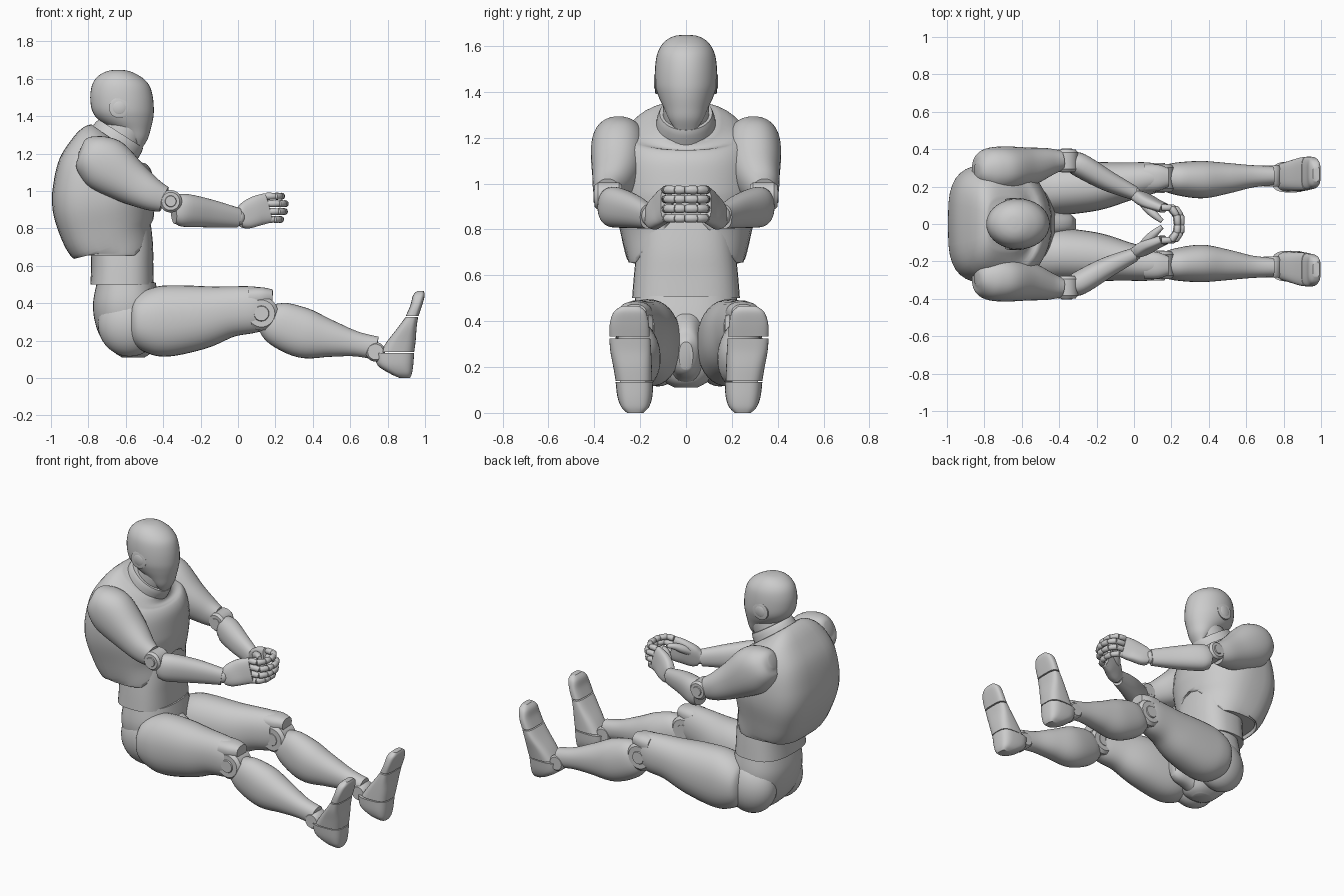
import bpy, bmesh, math
from mathutils import Vector

N = 36


def finish(name, bm, angle=38):
    bmesh.ops.recalc_face_normals(bm, faces=bm.faces)
    me = bpy.data.meshes.new(name)
    bm.to_mesh(me)
    bm.free()
    ob = bpy.data.objects.new(name, me)
    bpy.context.collection.objects.link(ob)
    bpy.ops.object.select_all(action='DESELECT')
    ob.select_set(True)
    bpy.context.view_layer.objects.active = ob
    bpy.ops.object.shade_smooth_by_angle(angle=math.radians(angle))
    return ob


def catmull(p, steps):
    out = []
    for i in range(len(p) - 1):
        a, b, c, d = p[max(i - 1, 0)], p[i], p[i + 1], p[min(i + 2, len(p) - 1)]
        for k in range(steps):
            t = k / steps
            out.append([.5 * (2*q + (r - o)*t + (2*o - 5*q + 4*r - s)*t*t + (3*q - o - 3*r + s)*t**3)
                        for o, q, r, s in zip(a, b, c, d)])
    return out + [list(p[-1])]


def loft(name, secs, n=2.0, back_n=None, steps=5, hint=(0, 1, 0), flat=False, sides=N):
    """Skin superellipse rings (x, y, z, half width, half depth) along a path."""
    rows = catmull(secs, steps)
    bm = bmesh.new()
    rings = []
    for i, s in enumerate(rows):
        c = Vector(s[:3])
        t = Vector(rows[min(i + 1, len(rows) - 1)][:3]) - Vector(rows[max(i - 1, 0)][:3])
        t = Vector((0, 0, 1)) if flat else t.normalized()
        u = Vector(hint)
        u = (u - t * u.dot(t)).normalized()
        v = t.cross(u)
        ring = []
        for k in range(sides):
            a = 2 * math.pi * k / sides
            ca, sa = math.cos(a), math.sin(a)
            e = 2 / (back_n if back_n and sa > 0 else n)
            ring.append(bm.verts.new(c + u * math.copysign(abs(ca)**e, ca) * max(s[3], .004)
                                     + v * math.copysign(abs(sa)**e, sa) * max(s[4], .004)))
        rings.append(ring)
    for r, q in zip(rings, rings[1:]):
        for k in range(sides):
            bm.faces.new((r[k], r[(k+1) % sides], q[(k+1) % sides], q[k]))
    bm.faces.new(rings[0])
    bm.faces.new(rings[-1])
    return finish(name, bm)


def stack(name, rows, y=0, **kw):
    """Horizontal slices given as (z, x0, x1, half width, y)."""
    return loft(name, [((r[1]+r[2])/2, r[4] if len(r) > 4 else y, r[0], r[3], (r[2]-r[1])/2)
                       for r in rows], flat=True, **kw)


def ball(name, c, r):
    bm = bmesh.new()
    bmesh.ops.create_uvsphere(bm, u_segments=32, v_segments=18, radius=1)
    for v in bm.verts:
        v.co = Vector([v.co[i] * r[i] + c[i] for i in range(3)])
    return finish(name, bm)


def disc(name, x, y, z, r, h):
    """Bevelled joint disc with its axis across the body."""
    loft(name, [(x, y + k * h, z, r * f, r * f) for k, f in ((-1, .8), (-.75, 1), (.75, 1), (1, .8))],
         steps=1, hint=(1, 0, 0))


# Head
stack("head", [(1.233, -.55, -.51, .045), (1.28, -.605, -.482, .075), (1.33, -.67, -.467, .097),
               (1.38, -.745, -.455, .12), (1.43, -.78, -.45, .134), (1.5, -.79, -.455, .135),
               (1.56, -.782, -.472, .127), (1.6, -.762, -.505, .109), (1.628, -.728, -.55, .082),
               (1.643, -.69, -.59, .05), (1.648, -.65, -.63, .015)])

# Neck and collar
loft("neck", [(-.64, 0, 1.26, .1, .11), (-.6, 0, 1.34, .1, .11), (-.59, 0, 1.43, .095, .1)])
loft("collar", [(-.672, 0, 1.235, .135, .15), (-.64, 0, 1.285, .125, .147), (-.626, 0, 1.307, .115, .14)], steps=3)

# Rib cage with an arched opening at the front, boxier at the back
chest = loft("chest", [(-.664, 0, .655, .25, .2), (-.667, 0, .69, .26, .215), (-.697, 0, .79, .285, .25),
                       (-.717, 0, .92, .315, .275), (-.717, 0, 1.03, .318, .27), (-.708, 0, 1.14, .3, .248),
                       (-.69, 0, 1.22, .255, .2), (-.66, 0, 1.268, .14, .15)], n=2.2, back_n=3.3)
bm = bmesh.new()
tri = [(-.26, .6), (-.17, .72), (-.07, .83), (0, .85), (.07, .83), (.17, .72), (.26, .6)]
back, front = [[bm.verts.new((x, y, z)) for y, z in tri] for x in (-.58, -.3)]
bm.faces.new(back)
bm.faces.new(front)
for i in range(len(tri)):
    j = (i + 1) % len(tri)
    bm.faces.new((back[i], back[j], front[j], front[i]))
cutter = finish("arch_cutter", bm)
cutter.hide_render = True
mod = chest.modifiers.new("arch", 'BOOLEAN')
mod.operation = 'DIFFERENCE'
mod.object = cutter
mod.solver = 'EXACT'
bpy.context.view_layer.objects.active = chest
bpy.ops.object.modifier_apply(modifier=mod.name)
bpy.data.objects.remove(cutter)

# Abdomen and pelvis
stack("abdomen", [(.5, -.79, -.45, .235), (.6, -.785, -.453, .227), (.72, -.79, -.455, .215),
                  (.9, -.8, -.475, .2)], n=2.7)
stack("pelvis", [(.11, -.62, -.5, .05), (.14, -.665, -.46, .1), (.21, -.73, -.43, .17),
                 (.3, -.765, -.42, .22), (.4, -.775, -.42, .235), (.51, -.755, -.44, .22)], n=2.4)
loft("crotch", [(-.5, 0, .29, .1, .17), (-.42, 0, .275, .075, .14), (-.35, 0, .255, .058, .1),
                (-.315, 0, .25, .03, .06)], n=2.4)

for s in (1, -1):
    side = "left" if s == 1 else "right"

    def limb(name, secs, off=0, **kw):
        return loft(f"{side}_{name}", [(q[0], s * q[1] + off, *q[2:]) for q in secs], **kw)

    # Ear discs
    disc(f"{side}_ear", -.635, s * .122, 1.445, .055, .014)
    disc(f"{side}_ear_cap", -.635, s * .124, 1.445, .035, .015)

    # Arms
    limb("upper_arm", [(-.84, .29, 1.23, .035, .04), (-.82, .29, 1.22, .08, .085),
                       (-.775, .292, 1.188, .112, .125), (-.7, .295, 1.135, .12, .148),
                       (-.58, .305, 1.05, .106, .12), (-.47, .33, .985, .078, .09),
                       (-.395, .34, .955, .055, .07)], n=2.2)
    disc(f"{side}_elbow", -.36, s * .338, .945, .06, .06)
    disc(f"{side}_elbow_cap", -.36, s * .34, .945, .035, .064)
    limb("forearm", [(-.345, .337, .895, .05, .07), (-.29, .315, .897, .064, .088),
                     (-.15, .235, .88, .056, .075), (0, .165, .856, .038, .053)], n=2.3)
    ball(f"{side}_wrist", (.005, s * .16, .858), (.035, .035, .042))

    # Hands with curled fingers
    limb("palm", [(.005, .155, .855, .03, .05), (.04, .138, .866, .035, .07), (.1, .108, .893, .033, .08),
                  (.16, .085, .91, .026, .08)], n=2.8)
    for i, (z, reach) in enumerate(((.972, .235), (.932, .255), (.89, .25), (.848, .23))):
        r = .019
        knots = [(.15, .088), (reach - .035, .086), (reach - .005, .045), (reach, -.005 * s)]
        for j, (a, b) in enumerate(zip(knots, knots[1:])):
            d = Vector((b[0] - a[0], b[1] - a[1])) * .08
            limb(f"finger_{i}_{j}", [(a[0] - d.x, a[1] - d.y, z, r * .7, r * .7), (a[0] + d.x, a[1] + d.y, z, r, r),
                                     (b[0] - d.x, b[1] - d.y, z, r * .9, r * .9), (b[0], b[1], z, r * .55, r * .55)],
                 steps=2, hint=(0, 0, 1), sides=14)
    limb("thumb", [(.045, .12, .9, .025, .025), (.08, .08, .925, .026, .026), (.115, .045, .945, .02, .02),
                   (.15, .015, .95, .012, .012)], hint=(0, 0, 1), sides=18)

    # Legs, centred slightly off the body midline
    off = .013
    ball(f"{side}_buttock", (-.58, s * .135 + off, .29), (.17, .125, .175))
    limb("thigh", [(-.575, .18, .3, .06, .07), (-.55, .18, .3, .115, .13), (-.48, .178, .302, .138, .172),
                   (-.38, .178, .305, .142, .19), (-.2, .19, .325, .13, .17), (-.05, .212, .354, .105, .137),
                   (.06, .228, .364, .09, .127), (.11, .232, .366, .08, .12)], off, n=2.2)
    limb("kneecap", [(.06, .232, .43, .075, .055), (.13, .235, .435, .07, .05), (.185, .236, .435, .05, .038)],
         off, n=2.4)
    disc(f"{side}_knee", .125, s * .232 + off, .345, .09, .075)
    disc(f"{side}_knee_cap", .125, s * .234 + off, .345, .048, .08)
    limb("shin", [(.15, .232, .325, .06, .08), (.22, .23, .29, .085, .12), (.36, .224, .237, .1, .132),
                  (.5, .232, .208, .082, .097), (.63, .242, .182, .06, .067), (.74, .245, .16, .052, .062)],
         off, n=2.2)
    disc(f"{side}_ankle", .735, s * .244 + off, .14, .052, .056)

    # Feet pointing up: heel, sole and toe cap
    def foot(name, rows):
        stack(f"{side}_{name}", [(*r[:4], s * r[4] + off) for r in rows], n=3.2)
    foot("heel", [(0, .865, .92, .035, .235), (.025, .81, .93, .06, .235), (.07, .745, .937, .076, .236),
                  (.135, .735, .942, .082, .238)])
    foot("instep", [(.14, .76, .942, .08, .24), (.2, .8, .95, .084, .246), (.27, .855, .955, .089, .254),
                    (.325, .895, .963, .089, .258)])
    foot("toe_cap", [(.332, .897, .966, .088, .259), (.39, .922, .985, .085, .26), (.44, .935, .998, .07, .258),
                     (.465, .957, .993, .04, .255)])
